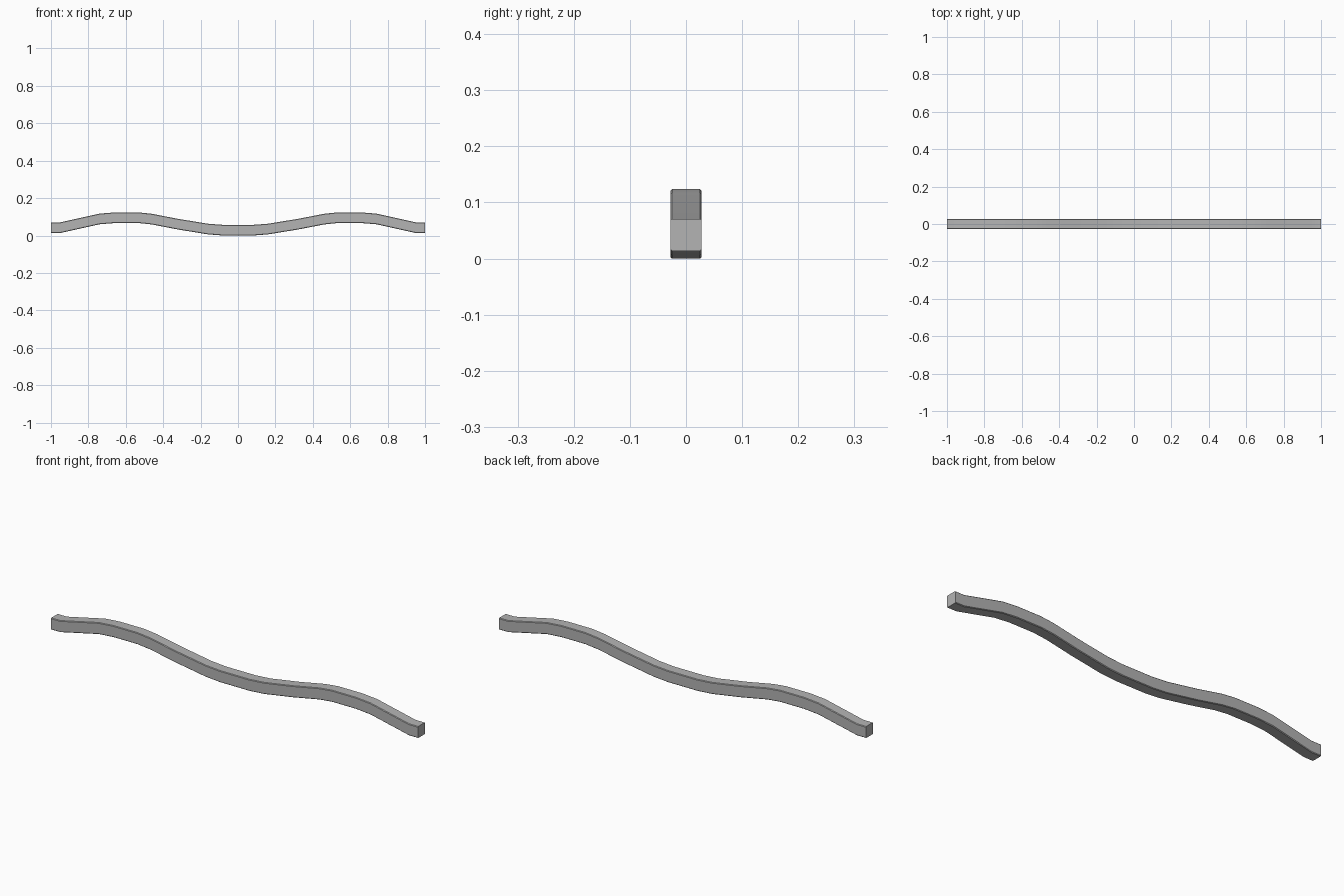
import bpy, bmesh

if "Cube" in bpy.data.objects:
    bpy.data.objects.remove(bpy.data.objects["Cube"])

# Centre line of the right half: (x, z); mirrored for the left half
half = [(0.08, 0.03), (0.16, 0.036), (0.32, 0.062), (0.46, 0.089), (0.53, 0.0965),
        (0.66, 0.0965), (0.74, 0.09), (0.95, 0.0435), (1.0, 0.0435)]
path = [(-x, z) for x, z in reversed(half)] + half

# Square section with slightly chamfered long edges: (y, z)
W, H, C = 0.028, 0.0285, 0.003
section = [(-W + C, -H), (W - C, -H), (W, -H + C), (W, H - C),
           (W - C, H), (-W + C, H), (-W, H - C), (-W, -H + C)]

# Sweep the section along the path, keeping it upright
bm = bmesh.new()
rings = [[bm.verts.new((x, y, z + dz)) for y, dz in section] for x, z in path]
n = len(section)
for a, b in zip(rings, rings[1:]):
    for i in range(n):
        j = (i + 1) % n
        bm.faces.new((a[i], a[j], b[j], b[i]))
bm.faces.new(rings[0])
bm.faces.new(rings[-1])
bmesh.ops.recalc_face_normals(bm, faces=bm.faces)
low = min(v.co.z for v in bm.verts)
bmesh.ops.translate(bm, verts=bm.verts, vec=(0, 0, -low))

mesh = bpy.data.meshes.new("wavy_rail")
bm.to_mesh(mesh)
bm.free()

# Dark grey finish
grey = bpy.data.materials.new("dark_grey")
grey.diffuse_color = (0.455, 0.455, 0.455, 1)
grey.use_nodes = True
grey.node_tree.nodes["Principled BSDF"].inputs["Base Color"].default_value = grey.diffuse_color
mesh.materials.append(grey)

rail = bpy.data.objects.new("wavy_rail", mesh)
bpy.context.collection.objects.link(rail)
bpy.context.view_layer.objects.active = rail
rail.select_set(True)
bpy.ops.object.shade_smooth_by_angle()
